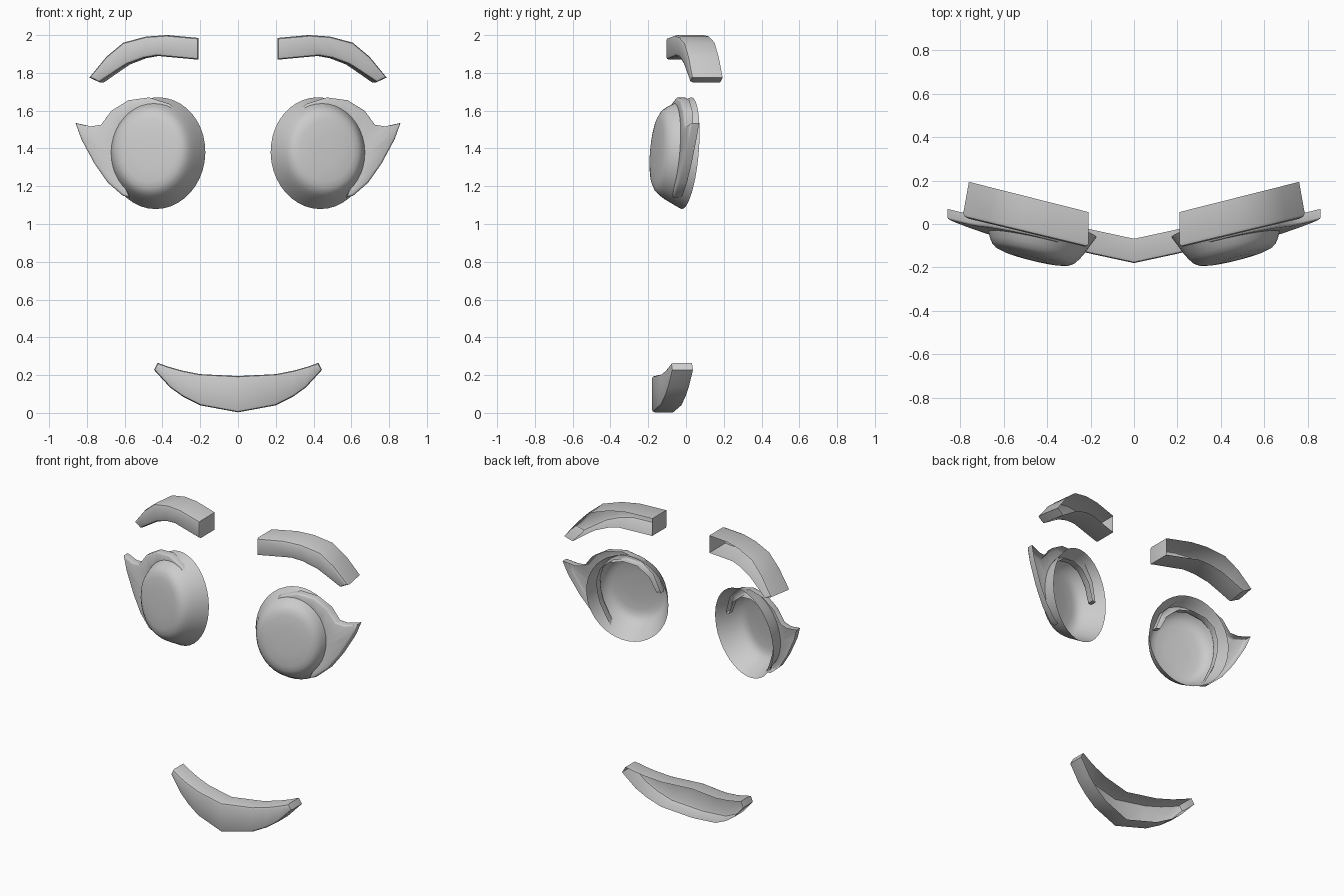
import bpy, bmesh, math
from mathutils import Matrix, Vector

if "Cube" in bpy.data.objects:
    bpy.data.objects.remove(bpy.data.objects["Cube"])


def finish(bm, name, angle, mirror):
    bmesh.ops.recalc_face_normals(bm, faces=bm.faces)
    mesh = bpy.data.meshes.new(name)
    bm.to_mesh(mesh)
    bm.free()
    obj = bpy.data.objects.new(name, mesh)
    bpy.context.collection.objects.link(obj)
    bpy.ops.object.select_all(action='DESELECT')
    obj.select_set(True)
    bpy.context.view_layer.objects.active = obj
    bpy.ops.object.shade_smooth_by_angle(angle=math.radians(angle))
    if mirror:
        mod = obj.modifiers.new("mirror", 'MIRROR')
        mod.use_mirror_merge = False
    return obj


def strip_shell(name, pairs, front, depth, bevel, slide=0.0, angle=35, mirror=True):
    """Open-backed raised strip: pairs of (outer, inner) x,z points along its length."""
    bm = bmesh.new()

    def vert(p):
        return bm.verts.new((p[0], front(*p), p[1]))
    rows = [(vert(a), vert(b)) for a, b in pairs]
    for (a, b), (c, d) in zip(rows, rows[1:]):
        bm.faces.new((a, b, d, c))
    # walls running back from the front outline
    loop = [r[0] for r in rows] + [r[1] for r in reversed(rows)]
    x0 = pairs[0][0][0]
    back = [bm.verts.new(v.co + Vector((slide * (v.co.x - x0), depth, 0))) for v in loop]
    n = len(loop)
    for i in range(n):
        j = (i + 1) % n
        bm.faces.new((loop[i], loop[j], back[j], back[i]))
    rim = [bm.edges.get((loop[i], loop[(i + 1) % n])) for i in range(n)]
    bmesh.ops.recalc_face_normals(bm, faces=bm.faces)
    bmesh.ops.bevel(bm, geom=rim, offset=bevel, segments=2, profile=0.5,
                    affect='EDGES', clamp_overlap=True)
    return finish(bm, name, angle, mirror)


# Eyebrows
brow = [((.21, 1.985), (.21, 1.87)), ((.38, 2.0), (.43, 1.89)), ((.49, 1.992), (.50, 1.878)),
        ((.61, 1.96), (.59, 1.845)), ((.70, 1.885), (.66, 1.80)), ((.79, 1.775), (.735, 1.75))]
strip_shell("eyebrows", brow, lambda x, z: -.108 + .24 * (x - .21), .163, .018, slide=-.05)

# Eyes: domed cups, open behind, turned outward and tipped back
profile = [(1.0, 0), (.93, .045), (.86, .09), (.80, .12), (.74, .142),
           (.66, .156), (.55, .163), (.3, .168)]
turn = (Matrix.Translation((.43, .003, 1.375)) @ Matrix.Rotation(math.radians(14), 4, 'Z')
        @ Matrix.Rotation(math.radians(-5), 4, 'X'))
bm = bmesh.new()
SEG = 40
rings = []
for r, d in profile:
    rings.append([bm.verts.new(turn @ Vector((.265 * r * math.cos(2 * math.pi * i / SEG), -d,
                                              .297 * r * math.sin(2 * math.pi * i / SEG))))
                  for i in range(SEG)])
for lo, hi in zip(rings, rings[1:]):
    for i in range(SEG):
        j = (i + 1) % SEG
        bm.faces.new((lo[i], lo[j], hi[j], hi[i]))
bm.faces.new(rings[-1])
finish(bm, "eyes", 50, True)

# Eyelashes: crescent over the cup with an outer wing
lash = [((.24, 1.43), (.265, 1.43)), ((.28, 1.55), (.31, 1.53)), ((.36, 1.635), (.38, 1.59)),
        ((.47, 1.67), (.47, 1.605)), ((.58, 1.655), (.56, 1.58)), ((.67, 1.60), (.62, 1.53)),
        ((.725, 1.525), (.645, 1.46)), ((.78, 1.517), (.65, 1.43)), ((.86, 1.535), (.65, 1.40)),
        ((.83, 1.45), (.648, 1.36)), ((.76, 1.32), (.635, 1.29)), ((.69, 1.22), (.60, 1.20)),
        ((.61, 1.15), (.57, 1.14))]
strip_shell("eyelashes", lash, lambda x, z: -.175 + .22 * x + .085 * (z - 1.45), .048, .01, angle=50)

# Mouth
half = [((0, .195), (0, .003)), ((.2, .205), (.2, .04)), ((.30, .225), (.29, .085)),
        ((.37, .245), (.36, .135)), ((.425, .265), (.445, .228))]
mouth = [((-a[0], a[1]), (-b[0], b[1])) for a, b in reversed(half[1:])] + half
strip_shell("mouth", mouth, lambda x, z: -.18 + .2 * abs(x) + .08 * x * x, .112, .014, mirror=False)
